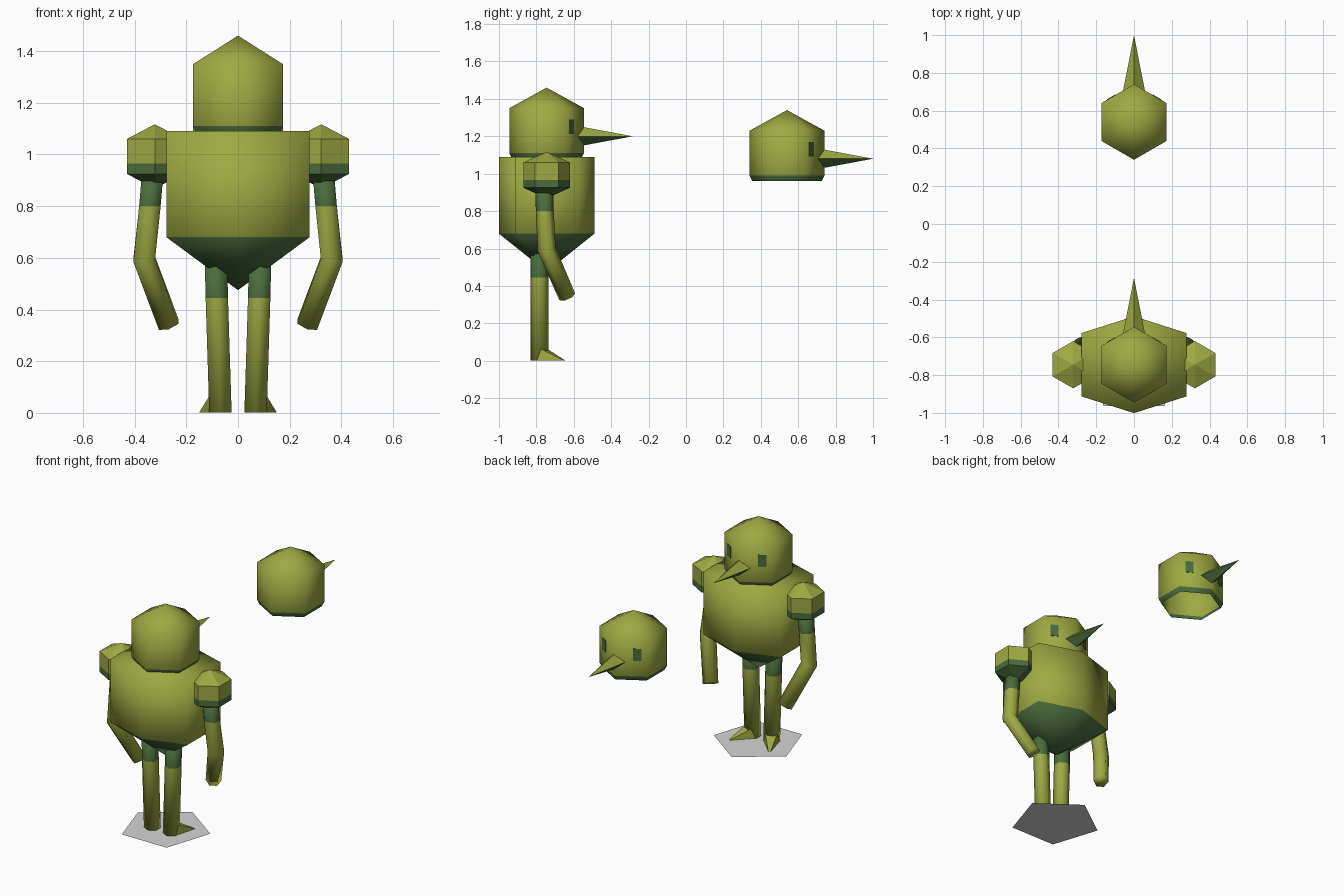
import bpy, bmesh, math
from mathutils import Vector, Matrix

cube = bpy.data.objects.get("Cube")
if cube:
    bpy.data.objects.remove(cube)


def make_material(name, rgb):
    mat = bpy.data.materials.new(name)
    mat.use_nodes = True
    mat.diffuse_color = (*rgb, 1)
    mat.node_tree.nodes["Principled BSDF"].inputs["Base Color"].default_value = (*rgb, 1)
    return mat


OLIVE, GREEN = 0, 1
skin = [make_material("olive", (0.34, 0.40, 0.055)),
        make_material("dark green", (0.07, 0.15, 0.045))]
grey = make_material("grey", (0.66, 0.66, 0.66))
UP = Vector((0, 0, 1))
BODY_Y = -0.745


def finish(name, bm, mats=skin, smooth=False, side=1):
    """Turn a bmesh into an object, mirrored in x when side is -1."""
    if side < 0:
        bm.transform(Matrix.Scale(-1, 4, (1, 0, 0)))
    bmesh.ops.recalc_face_normals(bm, faces=bm.faces)
    mesh = bpy.data.meshes.new(name)
    bm.to_mesh(mesh)
    bm.free()
    for mat in mats:
        mesh.materials.append(mat)
    for poly in mesh.polygons:
        poly.use_smooth = smooth
    bpy.context.collection.objects.link(bpy.data.objects.new(name, mesh))


def loft(rings, colours, sides=6, caps=True):
    """Join rings of (centre, width radius, depth radius, direction); radius 0 is a tip."""
    bm = bmesh.new()
    loops = []
    for centre, ru, rv, direction in rings:
        d = Vector(direction).normalized()
        u = (Vector((1, 0, 0)) - d * d.x).normalized()
        v = d.cross(u)
        if ru == 0:
            loops.append([bm.verts.new(centre)] * sides)
            continue
        loop = []
        for i in range(sides):
            a = math.pi / 2 + math.tau * i / sides
            loop.append(bm.verts.new(Vector(centre) + u * ru * math.cos(a) + v * rv * math.sin(a)))
        loops.append(loop)
    for lower, upper, colour in zip(loops, loops[1:], colours):
        for i in range(sides):
            j = (i + 1) % sides
            corners = list(dict.fromkeys((lower[i], lower[j], upper[j], upper[i])))
            bm.faces.new(corners).material_index = colour
    for loop, colour in ((loops[0], colours[0]), (loops[-1], colours[-1])):
        if caps and len(set(loop)) > 2:
            bm.faces.new(loop).material_index = colour
    return bm


def turned(centre_x, profile, depth=1.0, y=BODY_Y):
    """Upright rings from (z, radius) pairs."""
    return [((centre_x, y, z), r, r * depth, UP) for z, r in profile]


def head(prefix, y, z):
    # Hexagonal head, open underneath, with a dark band at its base
    profile = [(z, 0.185), (z + 0.03, 0.2), (z + 0.27, 0.2), (z + 0.38, 0)]
    bm = loft(turned(0, profile, y=y), [GREEN, OLIVE, OLIVE], caps=False)
    finish(prefix + "_head", bm, smooth=True)
    # Diamond-section beak, dark below
    bm = loft([((0, y + 0.165, z + 0.12), 0.058, 0.055, (0, 1, 0)),
               ((0, y + 0.46, z + 0.12), 0, 0, (0, 1, 0))], [OLIVE], sides=4, caps=False)
    for face in bm.faces:
        if face.calc_center_median().z < z + 0.12:
            face.material_index = GREEN
    finish(prefix + "_beak", bm)
    # Thin eye plates on the two slanted front faces
    for side, label in ((1, "left"), (-1, "right")):
        bm = bmesh.new()
        bmesh.ops.create_cube(bm, size=1)
        bm.transform(Matrix.Translation((0.12, y + 0.131, z + 0.171))
                     @ Matrix.Rotation(math.radians(-30), 4, "Z")
                     @ Matrix.Diagonal((0.05, 0.005, 0.078, 1)))
        finish(f"{prefix}_{label}_eye", bm, mats=[skin[GREEN]], side=side)


head("worn", BODY_Y, 1.08)
head("spare", 0.54, 0.96)

# Torso: broad-sided hexagonal block ending in a dark point
bm = loft(turned(0, [(0.475, 0), (0.68, 0.32), (1.09, 0.32)], depth=0.8), [GREEN, OLIVE])
for vert in bm.verts:
    if abs(vert.co.x) > 0.1:
        vert.co.y = BODY_Y + math.copysign(0.168, vert.co.y - BODY_Y)
finish("torso", bm, smooth=True)

for side, label in ((1, "left"), (-1, "right")):
    # Shoulder ball, pointed above and below
    profile = [(0.868, 0), (0.925, 0.125), (0.965, 0.125), (1.06, 0.125), (1.117, 0)]
    bm = loft(turned(0.322, profile), [GREEN, GREEN, OLIVE, OLIVE])
    finish(label + "_shoulder", bm, side=side)

    # Bent arm with a dark top
    hand, elbow = Vector((0.268, -0.635, 0.342)), Vector((0.363, -0.745, 0.595))
    cuff, top = Vector((0.341, -0.755, 0.80)), Vector((0.33, -0.757, 0.93))
    forearm = (elbow - hand).normalized()
    bend = forearm + (cuff - elbow).normalized()
    bm = loft([(hand, 0.046, 0.046, forearm), (elbow, 0.049, 0.049, bend),
               (cuff, 0.048, 0.048, UP), (top, 0.048, 0.048, UP)], [OLIVE, OLIVE, GREEN])
    finish(label + "_arm", bm, smooth=True, side=side)

    # Leg with a dark top
    leg_y = -0.783
    bm = loft([((0.068, leg_y, 0.002), 0.05, 0.049, UP), ((0.082, leg_y, 0.445), 0.05, 0.049, UP),
               ((0.086, leg_y, 0.62), 0.05, 0.049, UP)], [OLIVE, GREEN])
    finish(label + "_leg", bm, smooth=True, side=side)

    # Pointed foot wedge turned outward
    bm = bmesh.new()
    ankle = Vector((0.068, leg_y, 0.002))
    forward = Vector((0.5, 0.866, 0))
    across = Vector((0.866, -0.5, 0))
    for f, a, z in ((0, 0.047, 0), (0, -0.047, 0), (0.03, 0.035, 0.06), (0.03, -0.035, 0.06),
                    (0.154, 0.006, 0), (0.154, -0.006, 0)):
        bm.verts.new(ankle + forward * f + across * a + UP * z)
    bmesh.ops.convex_hull(bm, input=bm.verts)
    finish(label + "_foot", bm, side=side)

# Flat five-sided ground plate
bm = bmesh.new()
bmesh.ops.create_circle(bm, cap_ends=True, segments=5, radius=0.274)
corner = max(bm.verts, key=lambda v: v.co.y).co
turn = math.pi / 2 - math.atan2(corner.y, corner.x)
bm.transform(Matrix.Translation((0, -0.742, 0)) @ Matrix.Rotation(turn, 4, "Z"))
finish("ground_plate", bm, mats=[grey])
